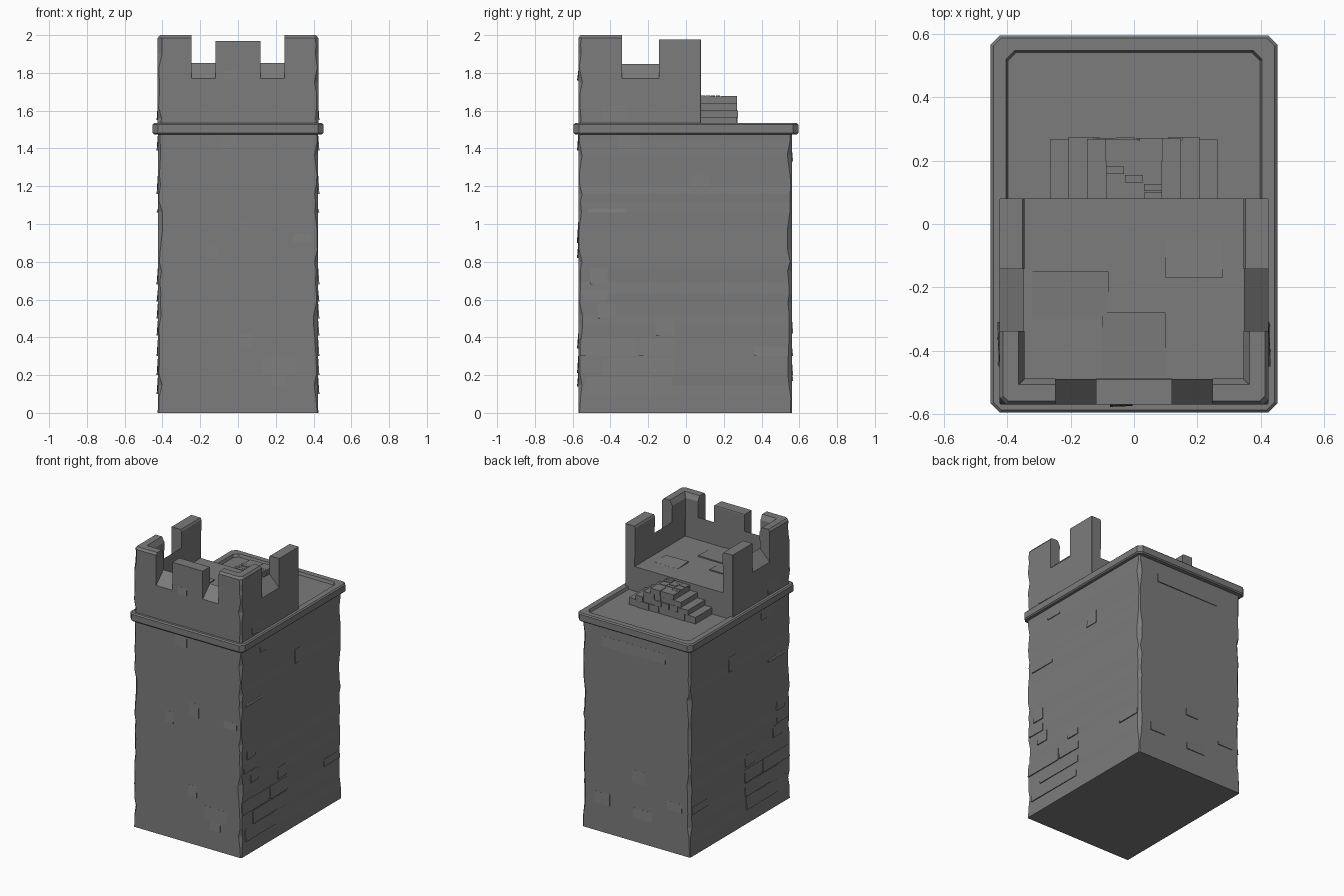
import bpy, bmesh, random
from mathutils import Vector

if "Cube" in bpy.data.objects:
    bpy.data.objects.remove(bpy.data.objects["Cube"])

random.seed(4)
stone = bpy.data.materials.new("grey_stone")
stone.diffuse_color = (0.2, 0.2, 0.2, 1)
stone.use_nodes = True
stone.node_tree.nodes["Principled BSDF"].inputs["Base Color"].default_value = stone.diffuse_color


def finish(name, bm):
    bmesh.ops.recalc_face_normals(bm, faces=bm.faces)
    me = bpy.data.meshes.new(name)
    bm.to_mesh(me)
    bm.free()
    me.materials.append(stone)
    ob = bpy.data.objects.new(name, me)
    bpy.context.collection.objects.link(ob)
    return ob


def loft(name, rings):
    """Stack of chamfered rectangles: (half_x, y0, y1, front chamfer, back chamfer, z)."""
    bm = bmesh.new()
    prev = None
    for hx, y0, y1, f, b, z in rings:
        f2 = f if isinstance(f, tuple) else (f, f)
        b2 = b if isinstance(b, tuple) else (b, b)
        pts = [(-hx + f2[0], y0), (hx - f2[1], y0), (hx, y0 + f2[1]), (hx, y1 - b2[1]),
               (hx - b2[1], y1), (-hx + b2[0], y1), (-hx, y1 - b2[0]), (-hx, y0 + f2[0])]
        cur = [bm.verts.new((x, y, z)) for x, y in pts]
        if prev:
            for i in range(8):
                j = (i + 1) % 8
                bm.faces.new((prev[i], prev[j], cur[j], cur[i]))
        else:
            bm.faces.new(cur[::-1])
        prev = cur
    bm.faces.new(prev)
    return finish(name, bm)


def add_hexa(bm, c):
    """Six-sided block from bottom four and top four corners."""
    v = [bm.verts.new(p) for p in c]
    for f in ((3, 2, 1, 0), (4, 5, 6, 7), (0, 1, 5, 4), (1, 2, 6, 5), (2, 3, 7, 6), (3, 0, 4, 7)):
        bm.faces.new([v[i] for i in f])


def add_box(bm, x0, x1, y0, y1, z0, z1):
    add_hexa(bm, [(x0, y0, z0), (x1, y0, z0), (x1, y1, z0), (x0, y1, z0),
                  (x0, y0, z1), (x1, y0, z1), (x1, y1, z1), (x0, y1, z1)])


def chips():
    return (random.uniform(0.004, 0.024), random.uniform(0.004, 0.024))


# tower body with worn corners
rings = [(0.425, -0.57, 0.56, 0.006, 0.006, 0)]
z = 0.08
while z < 1.45:
    rings.append((0.425 - random.uniform(0, 0.003), -0.57, 0.56, chips(), chips(), z))
    z += random.uniform(0.04, 0.11)
rings.append((0.425, -0.57, 0.56, 0.01, 0.01, 1.49))
loft("tower_body", rings)

# ledge with a raised rim around the sunken roof
loft("roof_ledge", [(0.444, -0.587, 0.587, 0.025, 0.025, 1.475), (0.452, -0.595, 0.595, 0.028, 0.028, 1.483),
                    (0.452, -0.595, 0.595, 0.028, 0.028, 1.527), (0.444, -0.587, 0.587, 0.025, 0.025, 1.535),
                    (0.404, -0.548, 0.548, 0.028, 0.028, 1.535), (0.397, -0.541, 0.541, 0.026, 0.026, 1.515)])

# battlement block, then cut cavity, notches and lower merlons
rings = [(0.425, -0.57, 0.08, 0.01, 0.002, 1.505)]
for z in (1.56, 1.62, 1.69, 1.75, 1.83, 1.9, 1.95, 1.985):
    rings.append((0.425, -0.57, 0.08, chips(), 0.002, z))
rings.append((0.413, -0.558, 0.08, 0.015, 0.002, 2.0))
wall = loft("battlement", rings)

cutters = [loft("cavity_cutter", [(0.35, -0.49, 0.3, 0.001, 0.001, 1.69), (0.345, -0.488, 0.3, 0.001, 0.001, 1.965),
                                  (0.375, -0.518, 0.3, 0.001, 0.001, 2.02)])]


def notch(a, b, place):
    """Notch between a and b along the wall, its sill rising inwards at 45 degrees."""
    bm = bmesh.new()
    o, i = 0.045, -0.10
    add_hexa(bm, [place(a, o, 1.725), place(b, o, 1.725), place(b, i, 1.87), place(a, i, 1.87),
                  place(a, o, 2.2), place(b, o, 2.2), place(b, i, 2.2), place(a, i, 2.2)])
    cutters.append(finish("notch_cutter", bm))


for s in (-1, 1):
    notch(min(s * 0.12, s * 0.247), max(s * 0.12, s * 0.247), lambda u, d, h: (u, -0.57 - d, h))
    notch(-0.338, -0.142, lambda u, d, h, s=s: (s * (0.425 + d), u, h))
    bm = bmesh.new()
    add_box(bm, *sorted((s * 0.3, s * 0.5)), -0.2, 0.2, 1.978, 2.2)
    cutters.append(finish("side_trim_cutter", bm))
bm = bmesh.new()
add_box(bm, -0.18, 0.18, -0.7, -0.4, 1.97, 2.2)
cutters.append(finish("front_trim_cutter", bm))

for c in cutters:
    c.hide_render = True
    m = wall.modifiers.new("cut", 'BOOLEAN')
    m.operation, m.solver, m.object = 'DIFFERENCE', 'EXACT', c
bpy.context.view_layer.update()
dg = bpy.context.evaluated_depsgraph_get()
cut_mesh = bpy.data.meshes.new_from_object(wall.evaluated_get(dg))
wall.modifiers.clear()
wall.data = cut_mesh
for c in cutters:
    bpy.data.objects.remove(c, do_unlink=True)

# two-sided stairs made of brick courses
bm = bmesh.new()
tops = (1.565, 1.603, 1.641, 1.678)
for k, (hw, top) in enumerate(zip((0.265, 0.208, 0.15, 0.093), tops)):
    low = 1.51 if k == 0 else tops[k - 1] - 0.004
    add_box(bm, -hw + 0.006, hw - 0.006, 0.06, 0.264, low, top - 0.004)
    n = round(2 * hw / 0.075)
    edges = [-hw] + [-hw + 2 * hw * (i + random.uniform(-0.2, 0.2)) / n for i in range(1, n)] + [hw]
    for a, b in zip(edges, edges[1:]):
        add_box(bm, a + 0.002, b - 0.002, 0.06 if k < 3 else 0.2, 0.275 - random.uniform(0, 0.008),
                low + 0.003, top - random.uniform(0, 0.003))
for i in range(3):
    for j in range(5):
        x, y = -0.09 + i * 0.06, 0.075 + j * 0.027
        add_box(bm, x + 0.002, x + 0.058, y + 0.002, y + 0.025, 1.66, 1.677 + random.uniform(-0.003, 0.004))
finish("roof_stairs", bm)

# chipped bricks: thin wedges that stand out at the lower edge
bm = bmesh.new()


def chip(origin, u, n, w, h, d=0.007, v=(0, 0, 1)):
    o, u, n, v = Vector(origin), Vector(u) * w / 2, Vector(n), Vector(v) * h
    back = -0.004 * n
    add_hexa(bm, [o - u + back, o + u + back, o + u + v + back, o - u + v + back,
                  o - u + d * n, o + u + d * 0.6 * n, o + u + v + 0.0005 * n, o - u + v + 0.0005 * n])


# (position along wall, bottom z, width, height)
side = [(-0.42, 1.06, 0.2, 0.02), (-0.46, 0.68, 0.09, 0.09), (-0.42, 0.5, 0.09, 0.08), (-0.48, 0.59, 0.13, 0.06),
        (-0.41, 0.3, 0.3, 0.09), (-0.15, 0.3, 0.19, 0.09), (-0.25, 0.2, 0.38, 0.09), (-0.3, 0.1, 0.45, 0.09),
        (-0.11, 0.41, 0.1, 0.08), (0.08, 1.16, 0.09, 0.1), (-0.3, 1.39, 0.12, 0.08), (-0.38, 1.55, 0.14, 0.09),
        (0.45, 0.3, 0.18, 0.05)]
front = [(-0.14, 0.82, 0.06, 0.08), (0.05, 0.91, 0.08, 0.1), (0.34, 0.9, 0.1, 0.05), (0.22, 0.21, 0.18, 0.09),
         (0.22, 0.14, 0.08, 0.07), (0.04, 0.34, 0.07, 0.08), (-0.05, 1.39, 0.09, 0.08), (-0.04, 1.76, 0.07, 0.05)]
rear = [(0.02, 1.33, 0.5, 0.07), (0.27, 0.2, 0.12, 0.08), (-0.05, 0.17, 0.15, 0.07), (-0.02, 0.42, 0.1, 0.09),
        (-0.3, 0.3, 0.12, 0.06)]
for p, z, w, h in side:
    for s in (-1, 1):
        chip((s * 0.424, p, z), (0, s, 0), (s, 0, 0), w, h)
for p, z, w, h in front:
    chip((p, -0.57, z), (1, 0, 0), (0, -1, 0), w, h)
for p, z, w, h in rear:
    chip((p, 0.56, z), (-1, 0, 0), (0, 1, 0), w, h)
# worn slabs on the battlement floor
chip((0.0, -0.28, 1.69), (-1, 0, 0), (0, 0, 1), 0.2, 0.2, 0.01, (0, -1, 0))
chip((0.19, -0.17, 1.69), (1, 0, 0), (0, 0, 1), 0.18, 0.12, 0.01, (0, 1, 0))
chip((-0.2, -0.15, 1.69), (-1, 0, 0), (0, 0, 1), 0.24, 0.15, 0.008, (0, -1, 0))
finish("chipped_bricks", bm)
